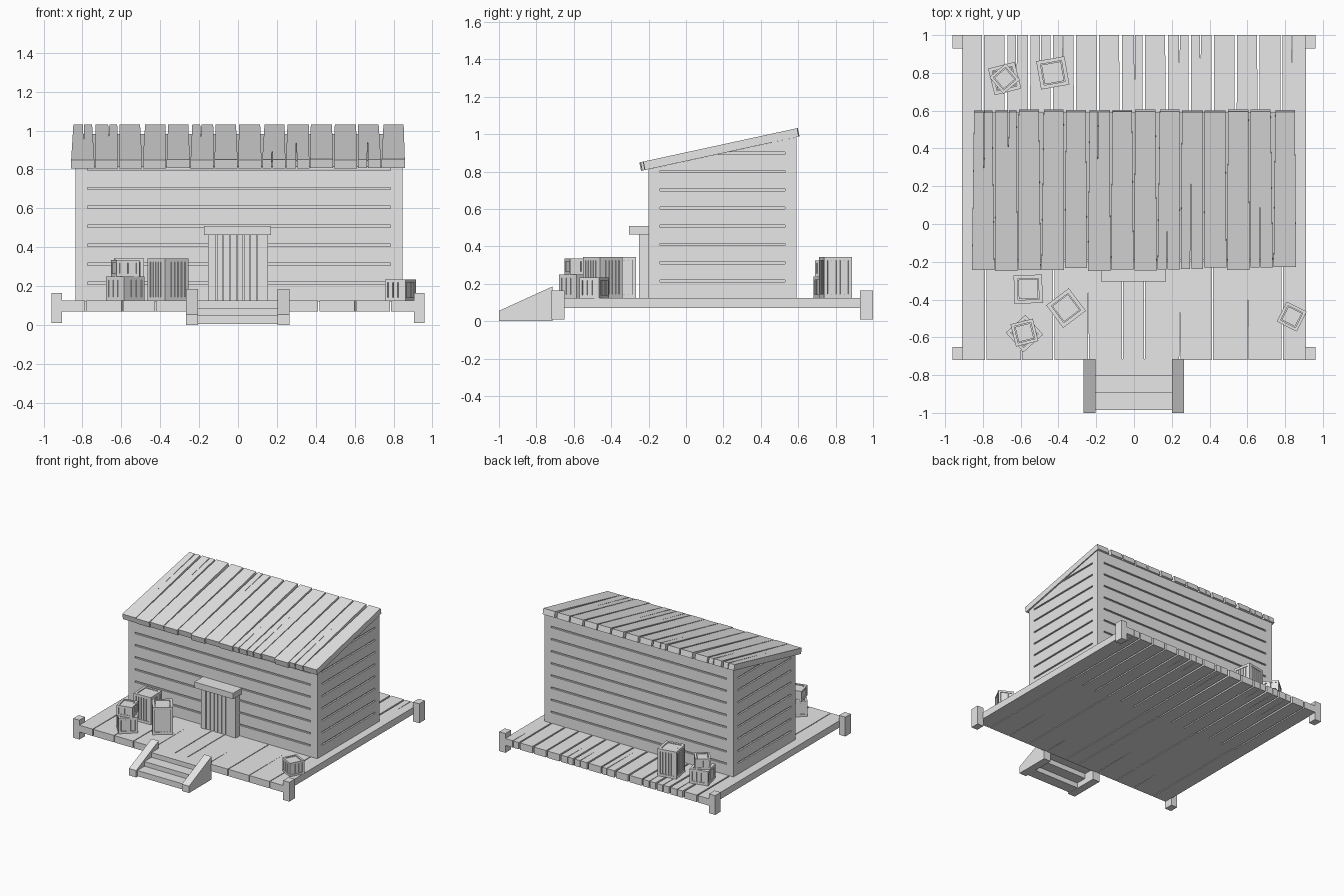
import bpy, bmesh, math, random
from mathutils import Matrix, Vector

if "Cube" in bpy.data.objects:
    bpy.data.objects.remove(bpy.data.objects["Cube"])

random.seed(4)
grey = bpy.data.materials.new("weathered_grey")
grey.diffuse_color = (0.8, 0.8, 0.8, 1)
grey.use_nodes = True
grey.node_tree.nodes["Principled BSDF"].inputs["Base Color"].default_value = grey.diffuse_color


def finish(name, bm, matrix=None):
    bmesh.ops.recalc_face_normals(bm, faces=bm.faces)
    me = bpy.data.meshes.new(name)
    bm.to_mesh(me)
    bm.free()
    me.materials.append(grey)
    ob = bpy.data.objects.new(name, me)
    bpy.context.collection.objects.link(ob)
    if matrix:
        ob.matrix_world = matrix
    return ob


def prism(bm, pts, offset):
    """Extrude a closed 3D outline along an offset."""
    off = Vector(offset)
    a = [bm.verts.new(p) for p in pts]
    b = [bm.verts.new(Vector(p) + off) for p in pts]
    bm.faces.new(a)
    bm.faces.new(b[::-1])
    for i in range(len(a)):
        j = (i + 1) % len(a)
        bm.faces.new((a[i], b[i], b[j], a[j]))


def box(bm, x0, x1, y0, y1, z0, z1):
    prism(bm, [(x0, y0, z0), (x1, y0, z0), (x1, y1, z0), (x0, y1, z0)], (0, 0, z1 - z0))


def board(bm, x0, x1, y0, y1, z0, z1, taper=0.0, crack=0.0, end=1):
    """Plank along y, narrowed at its back, with a thin split from one end."""
    t0, t1 = random.uniform(0, taper), random.uniform(0, taper)
    m = (x0 + x1) / 2 + random.uniform(-0.012, 0.012)
    w = 0.003
    pts = [(x0, y0)]
    if crack and end < 0:
        pts += [(m - w, y0), (m, y0 + crack), (m + w, y0)]
    pts += [(x1, y0), (x1 - t1, y1)]
    if crack and end > 0:
        pts += [(m + w, y1), (m, y1 - crack), (m - w, y1)]
    pts += [(x0 + t0, y1)]
    prism(bm, [(x, y, z0) for x, y in pts], (0, 0, z1 - z0))


# Deck: wide boards in front, narrow boards behind
bm = bmesh.new()
front = [-0.91, -0.785, -0.425, -0.06, 0.055, 0.415, 0.785, 0.91]
for a, b in zip(front, front[1:]):
    wide = b - a > 0.2
    board(bm, a + (0.003 if a > -0.9 else 0), b - (0.003 if b < 0.9 else 0), -0.72, 0.2,
          0.07, 0.125, crack=random.uniform(0.2, 0.5) if wide else 0, end=-1)
back = [-0.91] + [-0.80 + 0.1217 * i for i in range(14)] + [0.91]
for a, b in zip(back, back[1:]):
    board(bm, a + (0.005 if a > -0.9 else 0), b - (0.005 if b < 0.9 else 0), 0.2, 1.0,
          0.07, 0.125, taper=0.004 if -0.9 < a and b < 0.9 else 0,
          crack=random.choice([0, 0.2, 0.35]) if b - a > 0.1 else 0)
finish("deck_boards", bm)

# Deck corner posts
bm = bmesh.new()
for x in (-0.96, 0.905):
    for y in (-0.72, 0.93):
        box(bm, x, x + 0.055, y, y + 0.07, 0.01, 0.165)
finish("deck_posts", bm)

# Cabin walls: recessed core, corner posts and horizontal siding, trimmed by the roof slope
SLOPE = 0.217
X0, X1, Y0, Y1 = -0.835, 0.845, -0.2, 0.59
P, D, G = 0.06, 0.012, 0.006


def trim(bm):
    cut = bmesh.ops.bisect_plane(bm, geom=bm.verts[:] + bm.edges[:] + bm.faces[:],
                                 plane_co=(0, -0.2, 0.812), plane_no=(0, -SLOPE, 1),
                                 clear_outer=True)
    edges = [e for e in cut["geom_cut"] if isinstance(e, bmesh.types.BMEdge)]
    bmesh.ops.holes_fill(bm, edges=edges, sides=0)


bm = bmesh.new()
box(bm, X0 + D, X1 - D, Y0 + D, Y1 - D, 0.12, 1.1)
trim(bm)
finish("wall_core", bm)

bm = bmesh.new()
for x in (X0, X1 - P):
    for y in (Y0, Y1 - P):
        box(bm, x, x + P, y, y + P, 0.12, 1.1)
trim(bm)
finish("corner_posts", bm)

bm = bmesh.new()
seams = [0.114] + [0.215 + 0.0975 * i for i in range(9)]
for a, b in zip(seams, seams[1:]):
    z0, z1 = a + G, b - G
    for y in (Y0, Y1 - D):
        if y > 0 or z0 < 0.8:
            box(bm, X0 + P, X1 - P, y, y + D, z0, z1)
    for x in (X0, X1 - D):
        box(bm, x, x + D, Y0 + P, Y1 - P, z0, z1)
trim(bm)
finish("wall_siding", bm)

# Sloping plank roof with uneven ends
bm = bmesh.new()
n, w = 14, 1.72 / 14
for i in range(n):
    a = -0.86 + i * w
    board(bm, a + 0.002, a + w - 0.002, random.uniform(-0.003, 0.02),
          0.865 - random.uniform(0, 0.006), 0, 0.046, taper=0.013,
          crack=random.choice([0, 0.3, 0.5]), end=random.choice([-1, 1]))
finish("roof_boards", bm, Matrix.Translation((0, -0.238, 0.804))
       @ Matrix.Rotation(math.atan(SLOPE), 4, 'X'))

# Door: jambs, upright planks and lintel
bm = bmesh.new()
box(bm, -0.155, 0.155, -0.235, -0.19, 0.12, 0.465)
for x0, x1 in ((-0.155, -0.112), (0.1, 0.155)):
    box(bm, x0, x1, -0.25, -0.23, 0.12, 0.465)
for i in range(6):
    x = -0.108 + i * 0.0347
    box(bm, x, x + 0.0305, -0.246, -0.23, 0.12, 0.465)
finish("door", bm)
bm = bmesh.new()
box(bm, -0.175, 0.17, -0.305, -0.19, 0.463, 0.51)
finish("door_lintel", bm)

# Front steps
bm = bmesh.new()
for x in (-0.268, 0.202):
    prism(bm, [(x, -1.0, 0), (x, -1.0, 0.055), (x, -0.715, 0.185), (x, -0.715, 0)], (0.063, 0, 0))
finish("stair_sides", bm)
bm = bmesh.new()
for i, y in enumerate((-0.985, -0.895, -0.805)):
    box(bm, -0.21, 0.21, y, y + 0.09, 0.005 + 0.04 * i, 0.05 + 0.0375 * i)
finish("stair_treads", bm)


# Crates: core, frame bars, upright slats and a sunken lid
def crate(name, x, y, z, size, height, angle, slats):
    bm = bmesh.new()
    h, f, r = size / 2, size * 0.13, 0.007
    box(bm, -h + 0.012, h - 0.012, -h + 0.012, h - 0.012, 0.002, height - 0.014)
    box(bm, -h + f + 0.004, h - f - 0.004, -h + f + 0.004, h - f - 0.004, height - 0.02, height - 0.004)
    for sx in (-h, h - f):
        for sy in (-h, h - f):
            box(bm, sx, sx + f, sy, sy + f, 0, height)
    for s in range(4):
        start = len(bm.verts)
        for z0 in (0, height - f):
            box(bm, -h + f, h - f, -h, -h + f, z0, z0 + f)
        step = (size - 2 * f) / slats
        for i in range(slats):
            a = -h + f + i * step
            box(bm, a + 0.002, a + step - 0.002, -h + r * 0.6, -h + 0.016, f, height - f)
        bm.verts.ensure_lookup_table()
        bmesh.ops.rotate(bm, verts=bm.verts[start:], cent=(0, 0, 0),
                         matrix=Matrix.Rotation(s * math.pi / 2, 3, 'Z'))
    finish(name, bm, Matrix.Translation((x, y, z)) @ Matrix.Rotation(math.radians(angle), 4, 'Z'))


for spec in [("tall_crate_wall", -0.56, -0.345, 0.125, 0.15, 0.218, 2, 5),
             ("tall_crate_front", -0.36, -0.445, 0.125, 0.15, 0.218, 37, 5),
             ("tall_crate_back", -0.43, 0.8, 0.125, 0.152, 0.218, 10, 5),
             ("low_crate_front", -0.58, -0.58, 0.125, 0.14, 0.125, 42, 3),
             ("upper_crate_front", -0.58, -0.575, 0.25, 0.122, 0.085, 14, 2),
             ("low_crate_back", -0.685, 0.77, 0.125, 0.145, 0.115, 14, 3),
             ("upper_crate_back", -0.685, 0.77, 0.24, 0.115, 0.085, 40, 2),
             ("small_crate_right", 0.835, -0.49, 0.125, 0.118, 0.108, -27, 3)]:
    crate(*spec)
